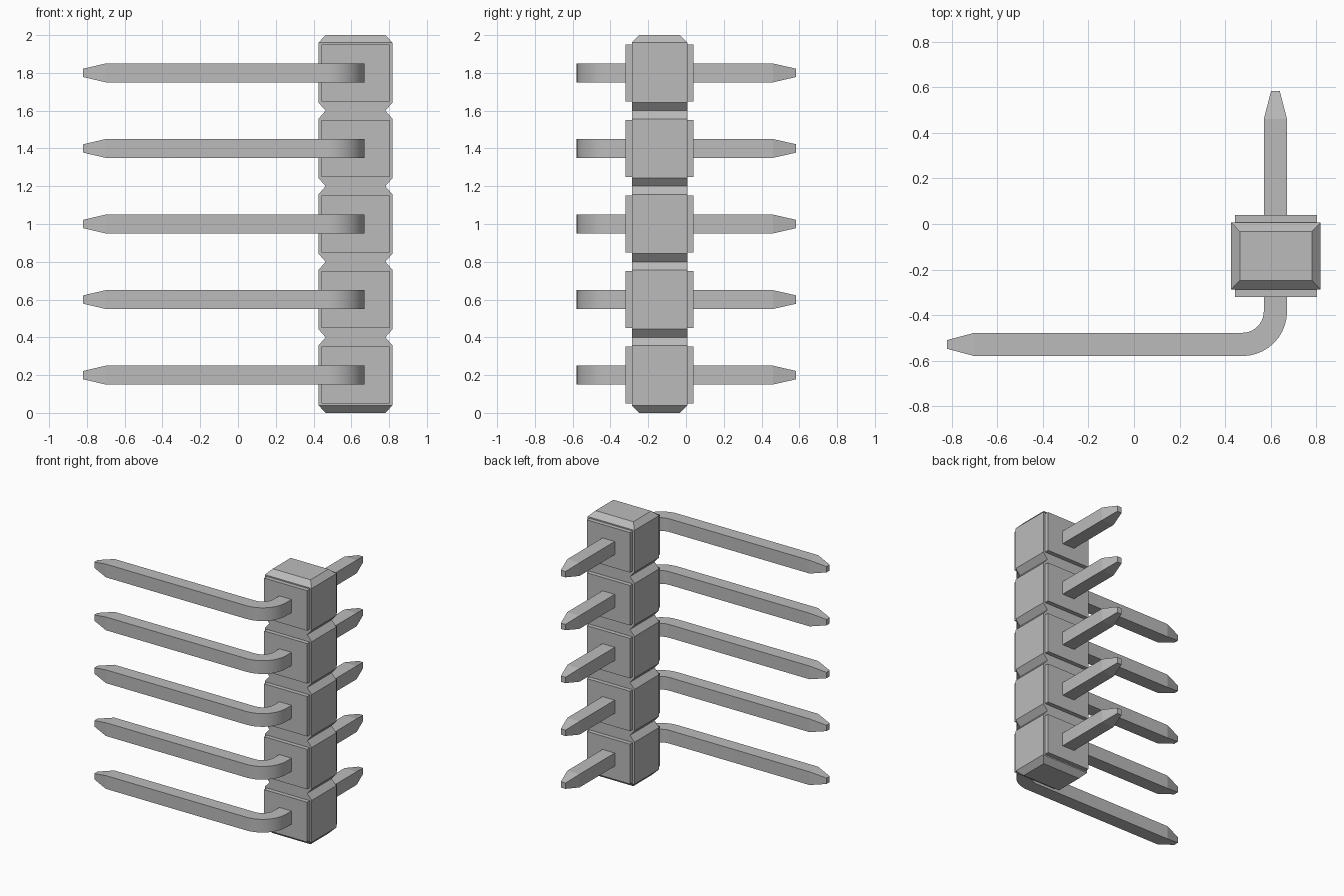
import bpy, bmesh, math
from mathutils import Vector

if "Cube" in bpy.data.objects:
    bpy.data.objects.remove(bpy.data.objects["Cube"], do_unlink=True)

grey = bpy.data.materials.new("light grey")
grey.use_nodes = True
COLOR = (0.5, 0.5, 0.5, 1)
grey.diffuse_color = COLOR
grey.node_tree.nodes["Principled BSDF"].inputs["Base Color"].default_value = COLOR

PINS = 5
PITCH = 0.4
CX, CY = 0.622, -0.14          # housing centre


def loft(name, rings, smooth=False):
    """Skin a list of four-cornered rings and cap both ends."""
    bm = bmesh.new()
    loops = [[bm.verts.new(p) for p in ring] for ring in rings]
    for a, b in zip(loops, loops[1:]):
        for i in range(4):
            j = (i + 1) % 4
            bm.faces.new((a[i], a[j], b[j], b[i]))
    bm.faces.new(loops[0])
    bm.faces.new(loops[-1])
    bmesh.ops.recalc_face_normals(bm, faces=bm.faces)
    mesh = bpy.data.meshes.new(name)
    bm.to_mesh(mesh)
    bm.free()
    mesh.materials.append(grey)
    obj = bpy.data.objects.new(name, mesh)
    bpy.context.collection.objects.link(obj)
    if smooth:
        bpy.ops.object.select_all(action='DESELECT')
        obj.select_set(True)
        bpy.context.view_layer.objects.active = obj
        bpy.ops.object.shade_smooth_by_angle(angle=math.radians(12))
    return obj


def rect(hx, hy, z):
    return [(CX + sx * hx, CY + sy * hy, z)
            for sx, sy in ((-1, -1), (1, -1), (1, 1), (-1, 1))]


# Housing: bevelled ends, V notches on the two sides between sections
WIDE, NARROW, DEEP, CHAMFER = 0.196, 0.158, 0.147, 0.04
rings = [rect(NARROW, DEEP - CHAMFER, 0), rect(WIDE, DEEP, CHAMFER)]
for i in range(1, PINS):
    z = i * PITCH
    rings += [rect(WIDE, DEEP, z - 0.043), rect(NARROW, DEEP, z), rect(WIDE, DEEP, z + 0.043)]
top = PINS * PITCH
rings += [rect(WIDE, DEEP, top - CHAMFER), rect(NARROW, DEEP - CHAMFER, top)]
loft("housing", rings)

# Pin path: x, y, heading angle, half width, half height
W, H, TIP = 0.051, 0.05, 0.019
BX, BY, R = 0.475, -0.383, 0.145      # bend centre and radius
path = [(BX + R, 0.583, 0, TIP, 0.022), (BX + R, 0.46, 0, W, H)]
STEPS = 10
for k in range(STEPS + 1):
    a = math.pi / 2 * k / STEPS
    path.append((BX + R * math.cos(a), BY - R * math.sin(a), a, W, H))
path += [(-0.70, BY - R, math.pi / 2, W, H), (-0.82, BY - R, math.pi / 2, TIP, 0.022)]

for i in range(PINS):
    zc = (i + 0.5) * PITCH
    # Raised pad standing proud of the front and back
    loft(f"pad_{i + 1}", [rect(0.18, 0.179, zc - 0.151), rect(0.18, 0.179, zc + 0.151)])
    # Bent square pin with tapered tips
    pin = []
    for x, y, a, w, h in path:
        n = Vector((math.cos(a), -math.sin(a), 0)) * w
        c, up = Vector((x, y, zc)), Vector((0, 0, h))
        pin.append([c + n + up, c - n + up, c - n - up, c + n - up])
    loft(f"pin_{i + 1}", pin, smooth=True)
